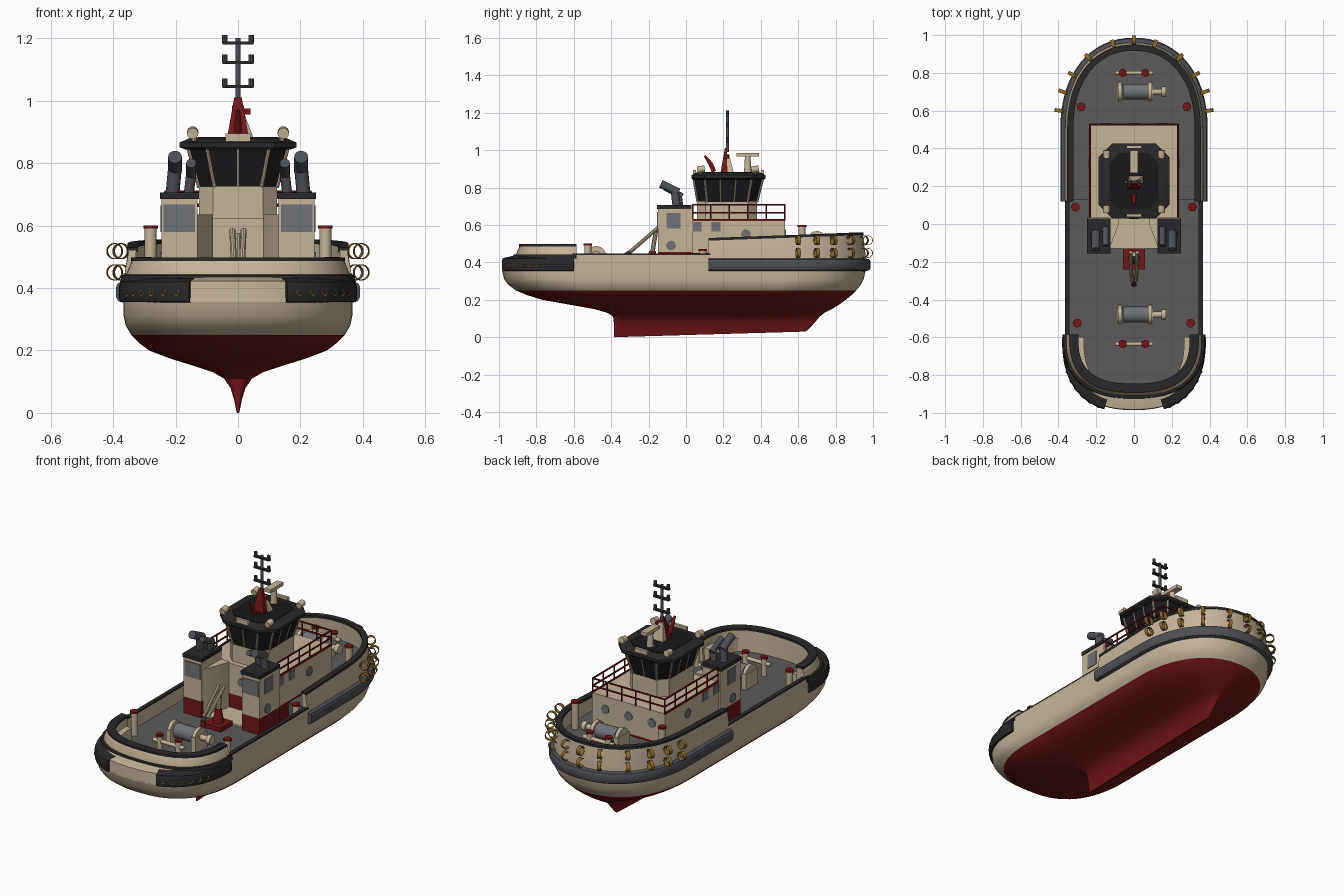
import bpy, bmesh, math
from mathutils import Vector

if "Cube" in bpy.data.objects:
    bpy.data.objects.remove(bpy.data.objects["Cube"])

def mat(name, r, g, b):
    m = bpy.data.materials.new(name)
    m.diffuse_color = (r, g, b, 1)
    m.use_nodes = True
    m.node_tree.nodes["Principled BSDF"].inputs["Base Color"].default_value = m.diffuse_color
    return m

BEIGE = mat("beige paint", .56, .46, .33)
RED = mat("dark red paint", .17, .008, .01)
CHAR = mat("charcoal rubber", .022, .022, .024)
DECK = mat("deck grey", .105, .105, .105)
FEND = mat("fender grey", .075, .08, .09)
GLASS = mat("dark glass", .01, .01, .012)
GOLD = mat("ochre", .27, .15, .025)
STEEL = mat("steel grey", .16, .17, .18)

def obj(name, verts, faces, m, rule=None):
    me = bpy.data.meshes.new(name)
    me.from_pydata([tuple(v) for v in verts], [], faces)
    bm = bmesh.new()
    bm.from_mesh(me)
    bmesh.ops.recalc_face_normals(bm, faces=bm.faces)
    bm.to_mesh(me)
    bm.free()
    for k in (m if isinstance(m, list) else [m]):
        me.materials.append(k)
    if rule:
        for p in me.polygons:
            p.material_index = rule(p)
    o = bpy.data.objects.new(name, me)
    bpy.context.collection.objects.link(o)
    return o

def loft(name, rings, m, rule=None, loop=False):
    n, k = len(rings[0]), len(rings)
    v = [p for r in rings for p in r]
    f = []
    for i in range(k if loop else k - 1):
        a, b = i * n, (i + 1) % k * n
        f += [(a + j, a + (j + 1) % n, b + (j + 1) % n, b + j) for j in range(n)]
    if not loop:
        f += [tuple(range(n)), tuple(range((k - 1) * n, k * n))]
    return obj(name, v, f, m, rule)

def prism(name, pts, z0, z1, m):
    return loft(name, [[(x, y, z) for x, y in pts] for z in (z0, z1)], m)

def box(name, x0, x1, y0, y1, z0, z1, m):
    return prism(name, [(x0, y0), (x1, y0), (x1, y1), (x0, y1)], z0, z1, m)

def frame(a, b):
    d = (Vector(b) - Vector(a)).normalized()
    u = d.orthogonal().normalized()
    return u, d.cross(u)

def cyl(name, a, b, r, m, r2=None, n=16):
    u, w = frame(a, b)
    ang = [2 * math.pi * i / n for i in range(n)]
    return loft(name, [[Vector(c) + q * (u * math.cos(t) + w * math.sin(t)) for t in ang]
                       for c, q in ((a, r), (b, r if r2 is None else r2))], m)

def hoop(name, c, axis, r, w, m, n=20):
    c, d = Vector(c), Vector(axis).normalized()
    u, v = frame((0, 0, 0), d)
    rings = []
    for i in range(n):
        t = 2 * math.pi * i / n
        e = u * math.cos(t) + v * math.sin(t)
        rings.append([c + e * q + d * h for q, h in ((r, -w), (r, w), (r - .003, w), (r - .003, -w))])
    return loft(name, rings, m, loop=True)

def arc(a, yend, ysh, e, n=32, start=None):
    """Rounded hull end, from right side to left side."""
    p = []
    for i in range(n + 1):
        c, s = math.cos(math.pi * i / n), max(0, math.sin(math.pi * i / n))
        p.append((math.copysign(abs(c) ** (2 / e), c) * a, ysh + (yend - ysh) * s ** (2 / e)))
    return p if start is None else [(a, start)] + p + [(-a, start)]

def rail(name, pts, prof, m, side, zf=lambda y: 0):
    """Sweep a closed (inset, z, follows sheer) profile along a plan path."""
    rings = []
    for i, p in enumerate(pts):
        t = Vector(pts[min(i + 1, len(pts) - 1)]) - Vector(pts[max(i - 1, 0)])
        nx, ny = Vector((-t.y, t.x)).normalized() * side
        rings.append([(p[0] + nx * o, p[1] + ny * o, z + k * zf(p[1])) for o, z, k in prof])
    return loft(name, rings, m)

# hull: z, half width, stern y, bow y, shoulders
levels = [(0, .004, -.385, .64, -.37, .3), (.04, .012, -.385, .66, -.36, .3), (.08, .024, -.386, .69, -.35, .3),
          (.11, .045, -.39, .715, -.33, .3), (.13, .08, -.42, .74, -.3, .3), (.15, .14, -.49, .78, -.25, .3),
          (.175, .22, -.63, .82, -.3, .33), (.2, .285, -.77, .855, -.4, .38), (.225, .318, -.85, .885, -.45, .42),
          (.25, .342, -.91, .91, -.5, .45), (.28, .36, -.95, .935, -.55, .48), (.31, .366, -.972, .95, -.6, .5),
          (.36, .366, -.985, .962, -.6, .5)]
rings = []
for z, a, ys, yb, s0, s1 in levels:
    out = arc(a, yb, s1, 2.2) + arc(a, ys, s0, 2.5)[::-1]
    rings.append([(x, y, z + max(0, .05 - z) / .05 * .03 * (y + .385) / 1.03) for x, y in out])
loft("hull", rings, [RED, BEIGE, DECK],
     lambda p: 2 if p.center.z > .355 else 1 if p.center.z > .25 else 0)

# bow deck, bulwark, cap and fender
bow = arc(.366, .962, .5, 2.2, start=.12)
stern = arc(.366, -.985, -.6, 2.5)
prism("bow_deck", arc(.352, .945, .5, 2.2, start=.13), .355, .44, DECK)
sheer = lambda y: .03 * (y - .12) / .84
rail("bow_bulwark", bow, [(0, .355, 0), (.002, .44, 0), (.016, .52, 1), (.04, .52, 1), (.03, .355, 0)], BEIGE, 1, sheer)
rail("bow_cap", bow, [(.012, .516, 1), (.012, .53, 1), (.045, .53, 1), (.045, .516, 1)], CHAR, 1, sheer)
rail("bow_fender", bow, [(.01, .35, 0), (-.018, .358, 0), (-.024, .37, 0), (-.024, .405, 0), (-.018, .416, 0), (.01, .424, 0)], FEND, 1)

# side bulwarks
for s in (1, -1):
    x0, x1 = sorted((s * .342, s * .366))
    box("side_bulwark", x0, x1, -.61, .13, .355, .438, BEIGE)
    box("side_cap", x0, x1, -.61, .13, .438, .447, CHAR)

# stern hull ledge, sloped bulwark, cap and corner fenders
rail("stern_ledge", stern, [(0, .355, 0), (.003, .422, 0), (.07, .437, 0), (.1, .437, 0), (.1, .355, 0)], BEIGE, -1)
inner = arc(.36, -.91, -.6, 2.5, start=-.585)
rail("stern_line", inner, [(-.018, .42, 0), (-.012, .441, 0), (.01, .444, 0), (.01, .42, 0)], CHAR, -1)
rail("stern_bulwark", inner, [(0, .36, 0), (.0, .44, 0), (.02, .488, 0), (.055, .488, 0), (.06, .36, 0)], BEIGE, -1)
rail("stern_cap", inner, [(.018, .486, 0), (.018, .498, 0), (.065, .498, 0), (.065, .486, 0)], CHAR, -1)
half = [p for p in arc(.366, -.985, -.6, 2.5, 64) if p[0] > .15]
for s in (1, -1):
    path = [(s * x, y) for x, y in half]
    rail("stern_fender", path, [(.02, .352, 0), (-.012, .356, 0), (-.015, .37, 0), (-.015, .405, 0), (-.01, .42, 0), (.04, .432, 0)], CHAR, -s)
    for x, y in half[8::3]:
        hoop("fender_chain", (s * (x + .008), y - .009, .385), (s * .7, -.7, .2), .012, .004, GOLD, 10)

# hanging tyres round the bow
for x, y in [(.395, .6), (.375, .7), (.325, .79), (.24, .88), (.11, .95), (0, .973)]:
    for s in ((1, -1) if x else (1,)):
        for z in (.45, .518):
            nx, ny = x / .366 ** 2, (y - .5) / .465 ** 2
            hoop("bow_tyre", (s * x, y, z), (-ny * s, nx, 0), .026, .01, GOLD)

# deckhouse
box("house_base", -.235, .235, .03, .53, .36, .45, RED)
box("house", -.235, .235, .03, .53, .45, .625, BEIGE)
box("recess_floor", -.13, .13, -.13, .03, .36, .37, BEIGE)
for x in (-.15, 0, .15):
    cyl("front_porthole", (x, .525, .55), (x, .534, .55), .026, STEEL)
cyl("aft_porthole", (0, .033, .53), (0, .026, .53), .024, STEEL)
for s in (1, -1):
    X = lambda a, b: sorted((s * a, s * b))
    # funnels with exhaust pipes
    box("funnel_base", *X(.13, .245), -.15, .035, .36, .455, RED)
    box("funnel", *X(.13, .245), -.15, .035, .455, .685, BEIGE)
    box("funnel_cap", *X(.125, .25), -.155, .03, .685, .706, CHAR)
    prism("recess_wall", [(s * .13, -.13), (s * .08, 0), (s * .08, .03), (s * .13, .03)], .36, .635, BEIGE)
    for x, y, r, h in ((.21, -.05, .022, .785), (.158, -.03, .016, .765)):
        top = (s * (x - .008), y - .01, h)
        cyl("exhaust", (s * x, y, .7), top, r, FEND)
        cyl("exhaust_bend", (top[0], y + .01, h - .012), (top[0], y - .085, h + .035), r, FEND)
    box("funnel_vent_aft", *X(.137, .238), -.154, -.149, .58, .668, STEEL)
    box("funnel_vent_side", *X(.244, .249), -.105, -.03, .58, .665, STEEL)
    for y in (.06, .16):
        box("side_window", *X(.234, .239), y - .024, y + .024, .565, .615, STEEL)
    cyl("side_porthole", (s * .23, .32, .55), (s * .24, .32, .55), .026, STEEL)
    cyl("side_porthole", (s * .24, -.08, .49), (s * .25, -.08, .49), .026, STEEL)
    # side railings
    for z in (.665, .708):
        cyl("side_rail", (s * .232, .035, z), (s * .232, .527, z), .005, RED, n=8)
    for i in range(6):
        cyl("rail_post", (s * .232, .035 + .0984 * i, .62), (s * .232, .035 + .0984 * i, .708), .004, RED, n=6)
    box("side_toe_rail", *X(.23, .237), .03, .53, .62, .632, RED)
for z in (.665, .708):
    cyl("front_rail", (-.232, .527, z), (.232, .527, z), .005, RED, n=8)
for i in range(1, 5):
    cyl("rail_post", (-.232 + .0928 * i, .527, .62), (-.232 + .0928 * i, .527, .708), .004, RED, n=6)

# wheelhouse
def octo(w, y0, y1, c, z):
    return [(w - c, y0, z), (w, y0 + c, z), (w, y1 - c, z), (w - c, y1, z),
            (c - w, y1, z), (-w, y1 - c, z), (-w, y0 + c, z), (c - w, y0, z)]
loft("wheelhouse_base", [octo(.125, .06, .38, .045, z) for z in (.62, .725)], BEIGE)
lo, hi = octo(.125, .062, .38, .05, .722), octo(.16, .04, .412, .06, .85)
loft("wheelhouse_glass", [lo, hi], GLASS)
for i in range(8):
    j = (i + 1) % 8
    cyl("window_post", lo[i], hi[i], .006, BEIGE, n=8)
    if i % 2:
        for t in ((1 / 3, 2 / 3) if i in (1, 5) else (.5,)):
            cyl("window_post", Vector(lo[i]).lerp(Vector(lo[j]), t), Vector(hi[i]).lerp(Vector(hi[j]), t), .004, BEIGE, n=8)
loft("wheelhouse_roof", [octo(.165, .035, .42, .06, .843), octo(.187, .03, .425, .07, .85),
                         octo(.187, .03, .425, .07, .866), octo(.155, .055, .4, .06, .88)], CHAR)
loft("roof_panel", [octo(.13, .08, .375, .05, z) for z in (.878, .883)], GLASS)

# roof gear: searchlights, antenna bases, radar, horn
for s in (1, -1):
    for y in (.08, .37):
        cyl("light_stand", (s * .14, y, .865), (s * .14, y, .89), .008, BEIGE, n=8)
        cyl("searchlight", (s * .145, y - .02, .895), (s * .145, y + .02, .9), .018, BEIGE)
for y in (.045, .408):
    box("roof_rail", -.04, .04, y - .008, y + .008, .866, .895, BEIGE)
cyl("radar_stand", (0, .33, .88), (0, .33, .965), .02, BEIGE, .015)
box("radar_bar", -.02, .02, .27, .39, .965, .985, BEIGE)
cyl("horn_low", (0, .15, .885), (0, .13, .93), .012, RED)
cyl("horn_high", (0, .133, .925), (0, .1, .97), .012, RED, .006)

# mast with light bars
loft("mast_base_red", [[(-.035, .185, .88), (.035, .185, .88), (.035, .22, .88), (-.035, .22, .88)],
                       [(-.012, .208, 1.01), (.012, .208, 1.01), (.012, .22, 1.01), (-.012, .22, 1.01)]], RED)
loft("mast_base_beige", [[(-.03, .22, .88), (.05, .22, .88), (.05, .255, .88), (-.03, .255, .88)],
                         [(-.012, .22, .98), (.012, .22, .98), (.012, .23, .98), (-.012, .23, .98)]], BEIGE)
box("mast_box", .01, .04, .2, .23, .955, .975, RED)
cyl("mast_pole", (0, .222, .99), (0, .222, 1.2), .008, FEND)
for z in (1.045, 1.122, 1.185):
    box("mast_bar", -.05, .05, .213, .231, z - .005, z + .005, CHAR)
    for s in (1, -1):
        cyl("mast_light", (s * .042, .222, z), (s * .042, .222, z + .026), .009, FEND, n=10)

# winches with tow staples
for y, z, d in ((.7, .44, .1), (-.48, .36, -.155)):
    cyl("winch_drum", (-.055, y, z + .075), (.075, y, z + .075), .042, STEEL, n=24)
    for x in (-.09, .07):
        box("winch_frame", x, x + .03, y - .055, y + .055, z, z + .09, BEIGE)
        cyl("winch_flange", (x + .005, y, z + .075), (x + .025, y, z + .075), .052, BEIGE, n=24)
    cyl("winch_end", (.1, y, z + .075), (.145, y, z + .075), .016, BEIGE)
    cyl("winch_end_disc", (.145, y, z + .075), (.17, y, z + .075), .027, BEIGE)
    cyl("staple_bar", (-.1, y + d, z + .07), (.1, y + d, z + .07), .011, BEIGE)
    for x in (-.06, .06):
        cyl("staple_post", (x, y + d, z), (x, y + d, z + .1), .016, BEIGE)
        cyl("staple_cap", (x, y + d, z + .1), (x, y + d, z + .11), .021, RED)

# mooring bollards
for x, y, z, h in ((.28, .62, .44, .15), (.31, .09, .36, .1), (.3, -.525, .36, .13)):
    for s in (1, -1):
        cyl("bollard", (s * x, y, z), (s * x, y, z + h), .019, BEIGE)
        cyl("bollard_cap", (s * x, y, z + h), (s * x, y, z + h + .01), .023, RED)

# towing crane
box("crane_plinth", -.057, .057, -.24, -.13, .36, .385, RED)
cyl("crane_post", (0, -.18, .38), (0, -.18, .46), .03, RED, .018)
for s in (1, -1):
    cyl("crane_arm", (s * .018, -.15, .585), (s * .012, -.3, .455), .01, BEIGE, n=10)
cyl("crane_strut", (0, -.18, .45), (0, -.16, .575), .012, BEIGE, n=10)
cyl("crane_hook", (0, -.32, .41), (0, -.32, .445), .015, RED)
cyl("crane_tip", (0, -.28, .47), (0, -.325, .44), .01, FEND, n=10)

# smooth round parts, keep sharp edges
bpy.ops.object.select_all(action='SELECT')
bpy.context.view_layer.objects.active = bpy.context.selected_objects[0]
bpy.ops.object.shade_smooth_by_angle(angle=math.radians(32))
